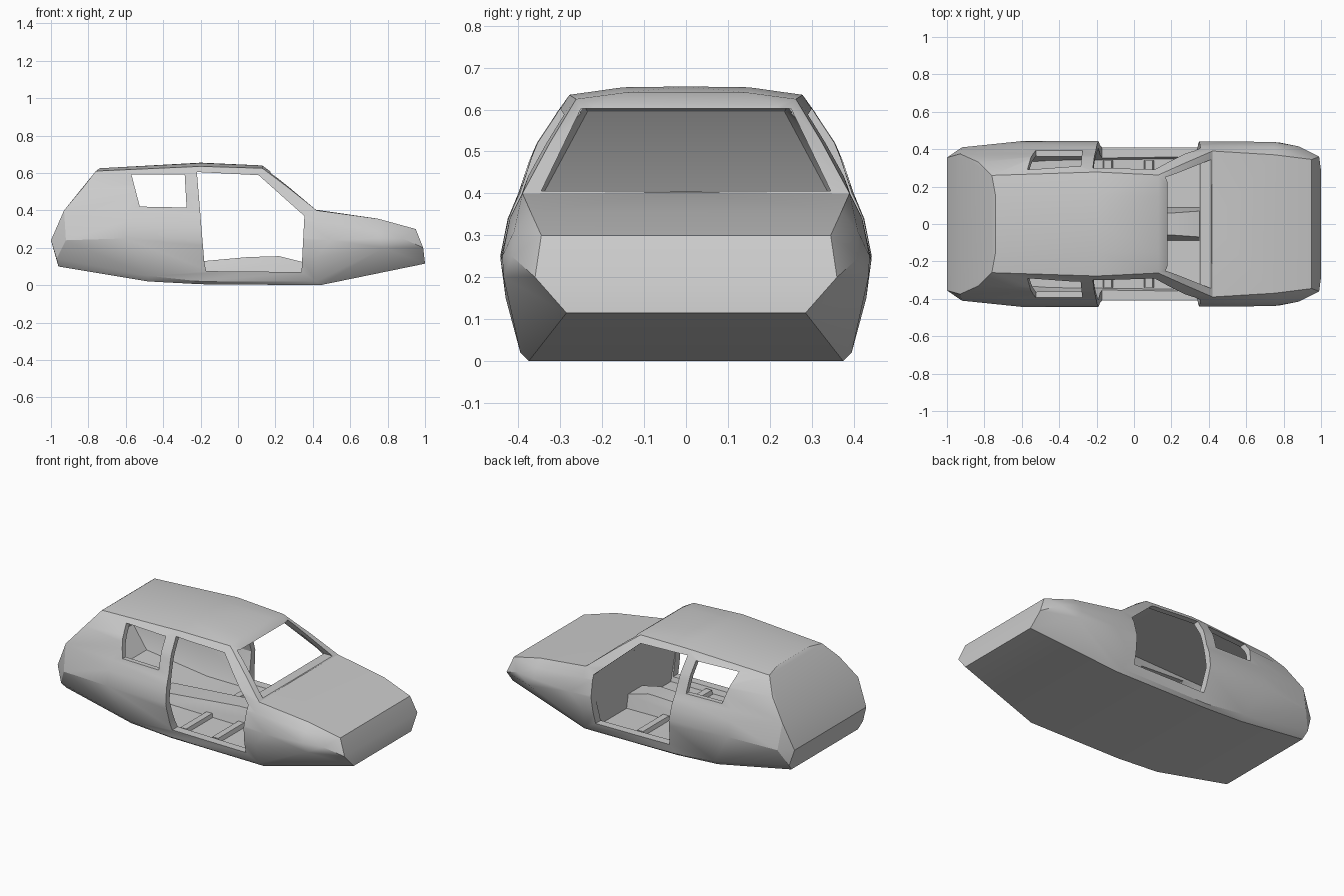
import bpy, bmesh, math

cube = bpy.data.objects.get("Cube")
if cube:
    bpy.data.objects.remove(cube, do_unlink=True)

paint = bpy.data.materials.new("plain grey")
paint.use_nodes = True
GREY = (0.6, 0.6, 0.6, 1)
paint.diffuse_color = GREY
paint.node_tree.nodes["Principled BSDF"].inputs["Base Color"].default_value = GREY


def finish(name, bm):
    bmesh.ops.recalc_face_normals(bm, faces=bm.faces)
    mesh = bpy.data.meshes.new(name)
    bm.to_mesh(mesh)
    bm.free()
    mesh.materials.append(paint)
    obj = bpy.data.objects.new(name, mesh)
    bpy.context.collection.objects.link(obj)
    return obj


def hull(name, half):
    """Convex solid around points mirrored across the centre plane."""
    bm = bmesh.new()
    for x, y, z in half:
        for side in (-1, 1):
            bm.verts.new((x, side * y, z))
    bmesh.ops.remove_doubles(bm, verts=bm.verts, dist=0.0001)
    bmesh.ops.convex_hull(bm, input=bm.verts)
    loose = [v for v in bm.verts if not v.link_faces]
    bmesh.ops.delete(bm, geom=loose, context='VERTS')
    return finish(name, bm)


def prism(name, outline, axis, start, end):
    """Extrude an outline along x (points are y, z) or y (points are x, z)."""
    def place(p, depth):
        return (depth, p[0], p[1]) if axis == 'x' else (p[0], depth, p[1])
    bm = bmesh.new()
    near = [bm.verts.new(place(p, start)) for p in outline]
    far = [bm.verts.new(place(p, end)) for p in outline]
    bm.faces.new(near)
    bm.faces.new(far[::-1])
    for i in range(len(near)):
        j = (i + 1) % len(near)
        bm.faces.new((near[i], far[i], far[j], near[j]))
    return finish(name, bm)


def activate(obj):
    bpy.ops.object.select_all(action='DESELECT')
    obj.select_set(True)
    bpy.context.view_layer.objects.active = obj


def combine(target, tool, operation):
    mod = target.modifiers.new(operation, 'BOOLEAN')
    mod.operation = operation
    mod.solver = 'EXACT'
    mod.object = tool
    activate(target)
    bpy.ops.object.modifier_apply(modifier=mod.name)
    bpy.data.objects.remove(tool, do_unlink=True)


# Lower body: floor, sills, fenders, belt line and bonnet
body = hull("car_body", [
    (-.96, .33, .10), (-.48, .37, .02), (-.2, .375, .005), (.44, .375, 0), (1, .285, .115),
    (-.48, .40, .05), (-.2, .395, .02), (.42, .395, .02),
    (-.97, .365, .14), (.42, .43, .15), (.78, .435, .2), (.99, .36, .2),
    (-1, .355, .24), (-.92, .41, .24), (-.6, .443, .25), (-.2, .44, .25),
    (.5, .442, .24), (.75, .438, .25), (.88, .415, .25),
    (-.6, .425, .34), (.42, .42, .34), (.75, .41, .31),
    (-.93, .375, .40), (-.6, .40, .40), (.42, .39, .40),
    (.75, .37, .355), (.95, .345, .30), (.42, 0, .403),
])

# Roof and pillars
roof = hull("roof", [
    (-.9, .36, .33), (.38, .37, .33),
    (-.93, .375, .40), (-.6, .40, .40), (.42, .39, .40),
    (-.83, .33, .52), (-.5, .36, .52), (0, .35, .52), (.27, .325, .52),
    (-.76, .26, .61), (-.2, .278, .635), (.13, .262, .625), (.17, .22, .61),
    (-.74, .15, .625), (-.2, .15, .653), (-.2, 0, .655), (.13, .15, .64),
])
combine(body, roof, 'UNION')

# Hollow cabin
cabin = hull("cabin", [
    (-.85, .31, .12), (-.45, .34, .05), (.35, .35, .04),
    (-.95, .32, .25), (-.6, .405, .25), (.35, .405, .25),
    (-.89, .34, .40), (-.6, .37, .40), (.355, .36, .405),
    (-.5, .33, .51), (0, .32, .51), (.24, .29, .505),
    (-.73, .235, .595), (-.2, .25, .622), (.12, .24, .608),
])
combine(body, cabin, 'DIFFERENCE')

# Door, rear side window and windscreen openings
door = [(-.17, .075), (-.18, .12), (-.22, .605), (.11, .588), (.355, .37), (.342, .12), (.34, .07)]
window = [(-.525, .42), (-.275, .415), (-.285, .592), (-.57, .592)]
screen = [(-.345, .406), (.345, .406), (.25, .603), (-.25, .603)]
combine(body, prism("door_opening", door, 'y', -1, 1), 'DIFFERENCE')
combine(body, prism("window_opening", window, 'y', -1, 1), 'DIFFERENCE')
combine(body, prism("windscreen_opening", screen, 'x', .1, .8), 'DIFFERENCE')

# Raised tunnel along the cabin floor
tunnel = hull("floor_tunnel", [
    (-.5, .09, .04), (.36, .09, .03), (-.5, .07, .1), (-.17, .07, .12),
    (.05, .06, .15), (.22, .06, .155), (.36, .07, .12),
])

# Cross members on the cabin floor
members = []
for i, x in enumerate((-.14, .08)):
    bar = [(x - .03, .035), (x + .03, .035), (x + .02, .068), (x - .02, .068)]
    members.append(prism(f"floor_cross_member_{i + 1}", bar, 'y', -.34, .34))

for obj in [body, tunnel] + members:
    activate(obj)
    bpy.ops.object.shade_smooth_by_angle(angle=math.radians(25))
